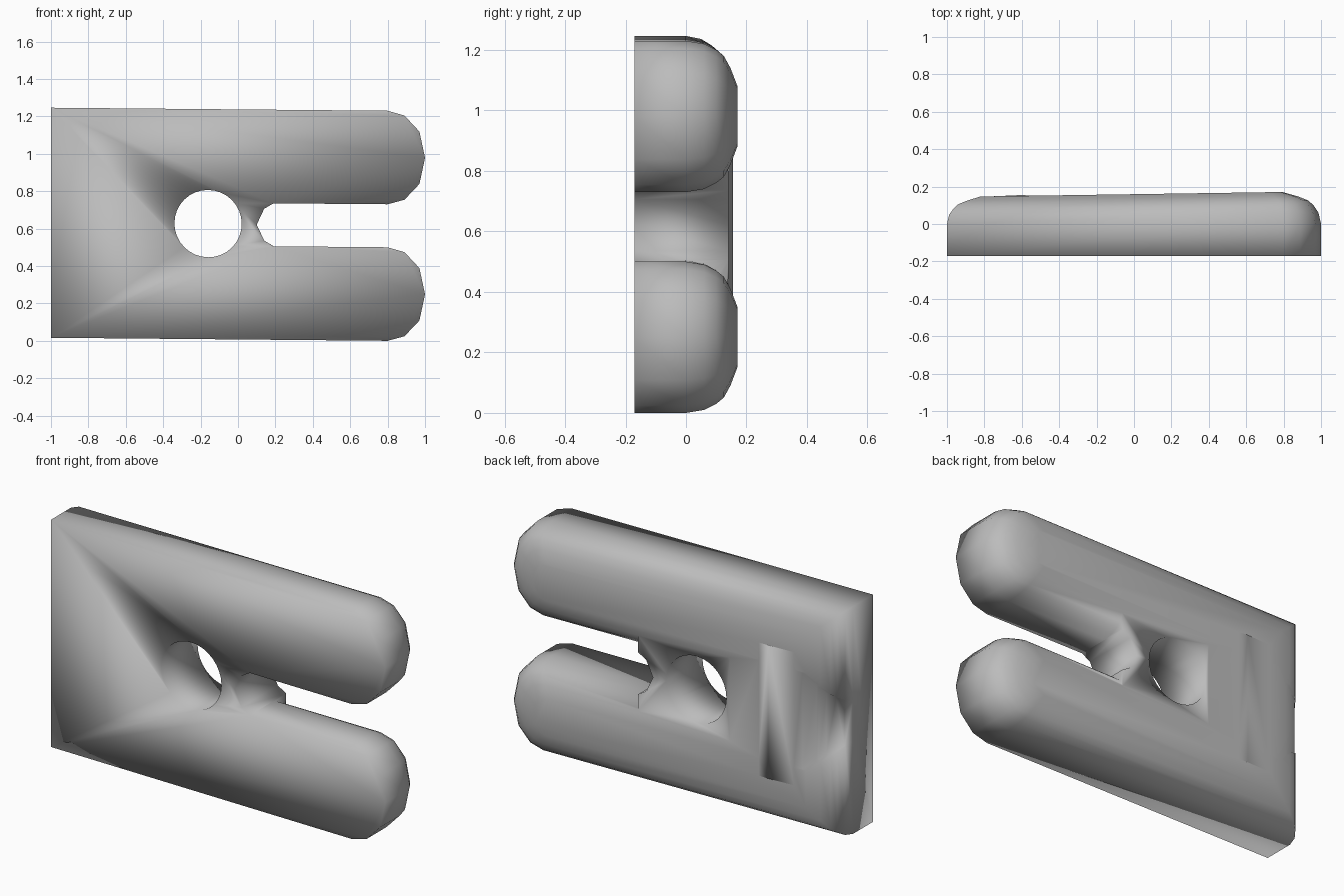
import bpy, bmesh, math

cube = bpy.data.objects.get("Cube")
if cube:
    bpy.data.objects.remove(cube)

grey = bpy.data.materials.new("plain_grey")
grey.use_nodes = True
grey.diffuse_color = (0.5, 0.5, 0.5, 1)
grey.node_tree.nodes["Principled BSDF"].inputs["Base Color"].default_value = (0.5, 0.5, 0.5, 1)

FRONT, MID = -0.17, 0.62


def loft(name, rings):
    """Solid through a list of equal-length closed rings."""
    bm = bmesh.new()
    loops = [[bm.verts.new(p) for p in ring] for ring in rings]
    n = len(loops[0])
    for a, b in zip(loops, loops[1:]):
        for i in range(n):
            j = (i + 1) % n
            bm.faces.new((a[i], a[j], b[j], b[i]))
    bm.faces.new(loops[0])
    bm.faces.new(loops[-1])
    bmesh.ops.recalc_face_normals(bm, faces=bm.faces)
    me = bpy.data.meshes.new(name)
    bm.to_mesh(me)
    bm.free()
    me.materials.append(grey)
    ob = bpy.data.objects.new(name, me)
    bpy.context.collection.objects.link(ob)
    return ob


def combine(target, other, operation):
    mod = target.modifiers.new(operation.lower(), 'BOOLEAN')
    mod.object, mod.operation, mod.solver = other, operation, 'EXACT'
    bpy.context.view_layer.objects.active = target
    bpy.ops.object.modifier_apply(modifier=mod.name)
    bpy.data.objects.remove(other)


def bar(name, zc):
    """Long bar with a rounded tip and a rounded back."""
    tip = [(0, 1), (0.45, 0.9), (0.85, 0.56), (1, 0), (0.85, -0.56), (0.45, -0.9), (0, -1)]
    rings = []
    for inset, y in [(0, FRONT), (0, 0), (0.01, 0.06), (0.03, 0.1),
                     (0.05, 0.125), (0.09, 0.147), (0.15, 0.17)]:
        half = 0.25 - inset
        left, start = -1 + 1.2 * inset, 0.8 - 0.55 * inset
        ring = [(left, -half)] + [(left, half)]
        ring += [(start + 0.8 * half * u, v * half) for u, v in tip]
        rings.append([(x, y * (1 - 0.2 * max(0, -0.15 - x)) if y > 0 else y, zc + z)
                      for x, z in ring])
    return loft(name, rings)


# two parallel bars
body = bar("pin_half", MID + 0.365)
combine(body, bar("lower_bar", MID - 0.365), 'UNION')

# web that joins the bars, with a shallow valley on the back
profile = [(0.19, FRONT), (-1, FRONT), (-1, 0), (-0.985, 0.05), (-0.96, 0.083),
           (-0.88, 0.122), (-0.8, 0.146), (-0.6, 0.155), (-0.36, 0.14), (0.19, 0.14)]
web = loft("web", [[(x, y, MID + s * 0.36) for x, y in profile] for s in (-1, 1)])
combine(body, web, 'UNION')

# mouth of the slot and the round spring hole
half_mouth = [(0.1, 0), (0.14, 0.085), (0.19, 0.1145), (0.25, 0.1145)]
mouth = half_mouth + [(x, -z) for x, z in reversed(half_mouth[1:])]
combine(body, loft("mouth_cutter", [[(x, y, MID + z) for x, z in mouth] for y in (-0.5, 0.5)]),
        'DIFFERENCE')
circle = [(-0.16 + 0.18 * math.cos(a), 0.003 + 0.18 * math.sin(a))
          for a in (math.tau * i / 32 for i in range(32))]
combine(body, loft("hole_cutter", [[(x, y, MID + z) for x, z in circle] for y in (-0.5, 0.5)]),
        'DIFFERENCE')

# merge flat areas, lean the whole piece slightly, shade smooth
bm = bmesh.new()
bm.from_mesh(body.data)
bmesh.ops.remove_doubles(bm, verts=bm.verts, dist=0.002)
bmesh.ops.dissolve_limit(bm, angle_limit=math.radians(1), verts=bm.verts, edges=bm.edges)
for v in bm.verts:
    v.co.z += 0.007 - 0.009 * v.co.x
low = min(v.co.z for v in bm.verts)
for v in bm.verts:
    v.co.z -= low
for f in bm.faces:
    f.smooth = True
bm.to_mesh(body.data)
bm.free()
